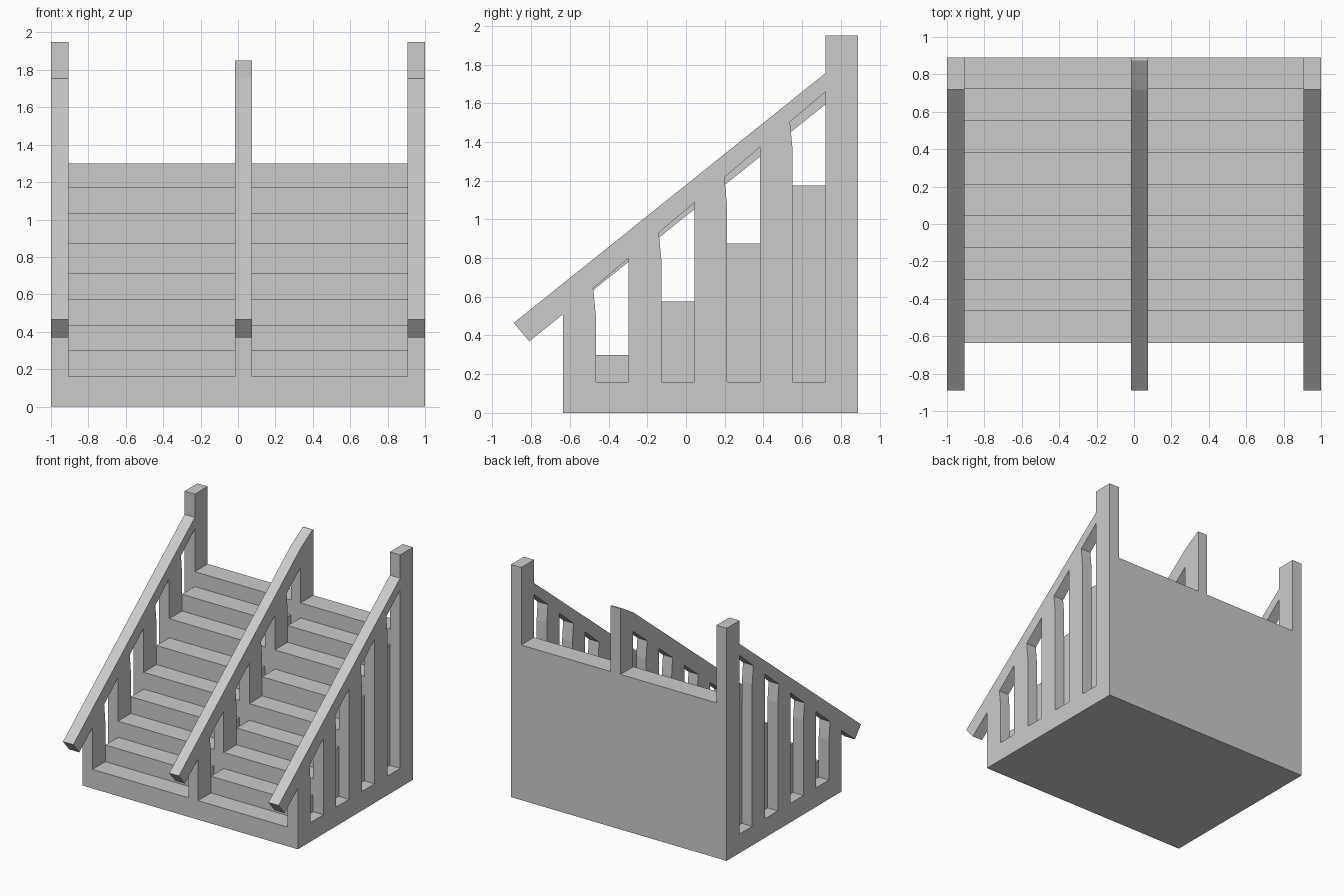
import bpy, bmesh
from mathutils import Matrix

cube = bpy.data.objects.get("Cube")
if cube:
    bpy.data.objects.remove(cube, do_unlink=True)

GREY = (0.6, 0.6, 0.6, 1.0)
mat = bpy.data.materials.new("plain_grey")
mat.use_nodes = True
mat.diffuse_color = GREY
mat.node_tree.nodes["Principled BSDF"].inputs["Base Color"].default_value = GREY

# Turns a side profile (y, z) into a slab running along x
TO_SIDE = Matrix(((0, 0, 1, 0), (1, 0, 0, 0), (0, 1, 0, 0), (0, 0, 0, 1)))


def slab(name, loops, x0, x1):
    """Extrude an outline (first loop) with holes (other loops) from x0 to x1."""
    curve = bpy.data.curves.new(name, 'CURVE')
    curve.dimensions = '2D'
    curve.fill_mode = 'BOTH'
    curve.extrude = (x1 - x0) / 2
    for loop in loops:
        spline = curve.splines.new('POLY')
        spline.points.add(len(loop) - 1)
        for point, (y, z) in zip(spline.points, loop):
            point.co = (y, z, 0, 1)
        spline.use_cyclic_u = True
    helper = bpy.data.objects.new(name + "_profile", curve)
    bpy.context.collection.objects.link(helper)
    bpy.context.view_layer.update()
    graph = bpy.context.evaluated_depsgraph_get()
    mesh = bpy.data.meshes.new_from_object(helper.evaluated_get(graph))
    bpy.data.objects.remove(helper, do_unlink=True)

    bm = bmesh.new()
    bm.from_mesh(mesh)
    bmesh.ops.transform(bm, verts=bm.verts,
                        matrix=Matrix.Translation(((x0 + x1) / 2, 0, 0)) @ TO_SIDE)
    bmesh.ops.remove_doubles(bm, verts=bm.verts, dist=0.0005)
    bmesh.ops.recalc_face_normals(bm, faces=bm.faces)
    for face in bm.faces:
        face.smooth = False
    bm.to_mesh(mesh)
    bm.free()
    mesh.name = name
    mesh.materials.clear()
    mesh.materials.append(mat)
    obj = bpy.data.objects.new(name, mesh)
    bpy.context.collection.objects.link(obj)
    return obj


FRONT, BACK, BASE = -0.635, 0.89, 0.16
RUN = (BACK - FRONT) / 9

# Stair flights, one either side of the middle railing
heights = [BASE, 0.30, 0.435, 0.575, 0.715, 0.875, 1.035, 1.175, 1.30]
stairs = [(BACK, 0), (FRONT, 0)]
for i, z in enumerate(heights):
    stairs += [(FRONT + RUN * i, z), (FRONT + RUN * (i + 1), z)]
slab("right_stairs", [stairs], -0.905, -0.015)
slab("left_stairs", [stairs], 0.075, 0.905)


# Openings between the balusters, with a slight flare under the handrail
def openings(low, slope):
    holes = []
    for i in range(4):
        y0 = FRONT + RUN * (2 * i + 1)
        y1 = y0 + RUN

        def top(y):
            return low + slope * (y + 0.485)
        holes.append([(y0, BASE), (y1, BASE), (y1, top(y1)),
                      (y0 - 0.014, top(y0 - 0.014)), (y0, top(y0) - 0.16)])
    return holes


# Railings: base, balusters and sloping handrail in one panel
foot = [(FRONT, 0), (BACK, 0)]
rail = [(0.72, 1.755), (-0.89, 0.465), (-0.81, 0.37), (FRONT, 0.51)]
tall_post = [(BACK, 1.95), (0.72, 1.95)]
short_post = [(BACK, 1.85), (0.875, 1.85)]

outer = [foot + tall_post + rail] + openings(0.64, 0.845)
slab("right_railing", outer, -1.0, -0.905)
slab("left_railing", outer, 0.905, 1.0)
slab("middle_railing", [foot + short_post + rail] + openings(0.63, 0.80), -0.015, 0.075)
